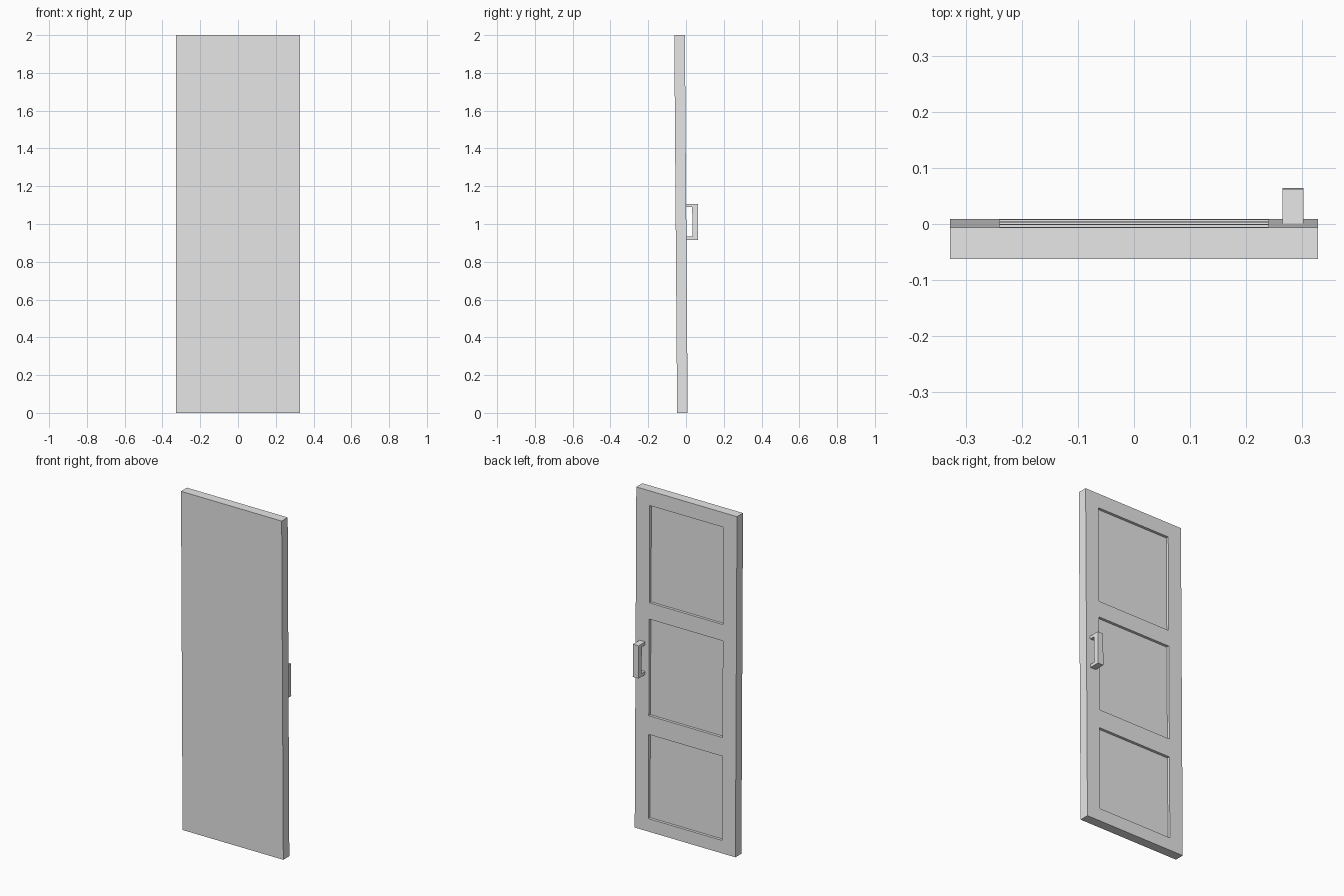
import bpy, bmesh
from mathutils import Matrix, Vector

cube = bpy.data.objects.get("Cube")
if cube:
    bpy.data.objects.remove(cube, do_unlink=True)

HALF_W, HEIGHT = 0.328, 2.0
FRONT_Y, BACK_Y = -0.047, 0.009
PANEL_X, PANEL_DEPTH = 0.24, 0.016
PANELS = [(0.076, 0.57), (0.68, 1.247), (1.343, 1.914)]

# The whole door leans slightly toward the front
LEAN = Matrix.Identity(4)
LEAN[1][2] = -0.0075

grey = bpy.data.materials.new("door grey")
grey.use_nodes = True
colour = (0.8, 0.8, 0.8, 1)
grey.diffuse_color = colour
grey.node_tree.nodes["Principled BSDF"].inputs["Base Color"].default_value = colour


def finish(bm, name):
    bmesh.ops.transform(bm, matrix=LEAN, verts=bm.verts)
    bmesh.ops.recalc_face_normals(bm, faces=bm.faces)
    mesh = bpy.data.meshes.new(name)
    bm.to_mesh(mesh)
    bm.free()
    mesh.materials.append(grey)
    obj = bpy.data.objects.new(name, mesh)
    bpy.context.collection.objects.link(obj)
    return obj


# Door leaf: slab with three recessed panels on the back
bm = bmesh.new()
bmesh.ops.create_cube(bm, size=1)
bmesh.ops.scale(bm, vec=(2 * HALF_W, BACK_Y - FRONT_Y, HEIGHT), verts=bm.verts)
bmesh.ops.translate(bm, vec=(0, (FRONT_Y + BACK_Y) / 2, HEIGHT / 2), verts=bm.verts)
cuts = [(Vector((x, 0, 0)), (1, 0, 0)) for x in (-PANEL_X, PANEL_X)]
cuts += [(Vector((0, 0, z)), (0, 0, 1)) for pair in PANELS for z in pair]
for co, no in cuts:
    bmesh.ops.bisect_plane(bm, geom=bm.verts[:] + bm.edges[:] + bm.faces[:],
                           plane_co=co, plane_no=no)
bm.normal_update()


def is_panel(face):
    c = face.calc_center_median()
    return (face.normal.y > 0.9 and abs(c.x) < PANEL_X
            and any(low < c.z < high for low, high in PANELS))


bmesh.ops.inset_individual(bm, faces=[f for f in bm.faces if is_panel(f)],
                           thickness=0, depth=-PANEL_DEPTH)
bmesh.ops.dissolve_limit(bm, angle_limit=0.001, verts=bm.verts[:], edges=bm.edges[:])
finish(bm, "door_leaf")

# Pull handle: bracket profile extruded across its width
x_min, x_max = 0.265, 0.302
root, inner, outer = 0.004, 0.041, 0.071
low, high, post = 0.915, 1.107, 0.018
profile = [(root, low), (outer, low), (outer, high), (root, high),
           (root, high - post), (inner, high - post),
           (inner, low + post), (root, low + post)]
bm = bmesh.new()
face = bm.faces.new([bm.verts.new((x_min, y, z)) for y, z in profile])
side = bmesh.ops.extrude_face_region(bm, geom=[face])
bmesh.ops.translate(bm, vec=(x_max - x_min, 0, 0),
                    verts=[g for g in side["geom"] if isinstance(g, bmesh.types.BMVert)])
finish(bm, "pull_handle")
